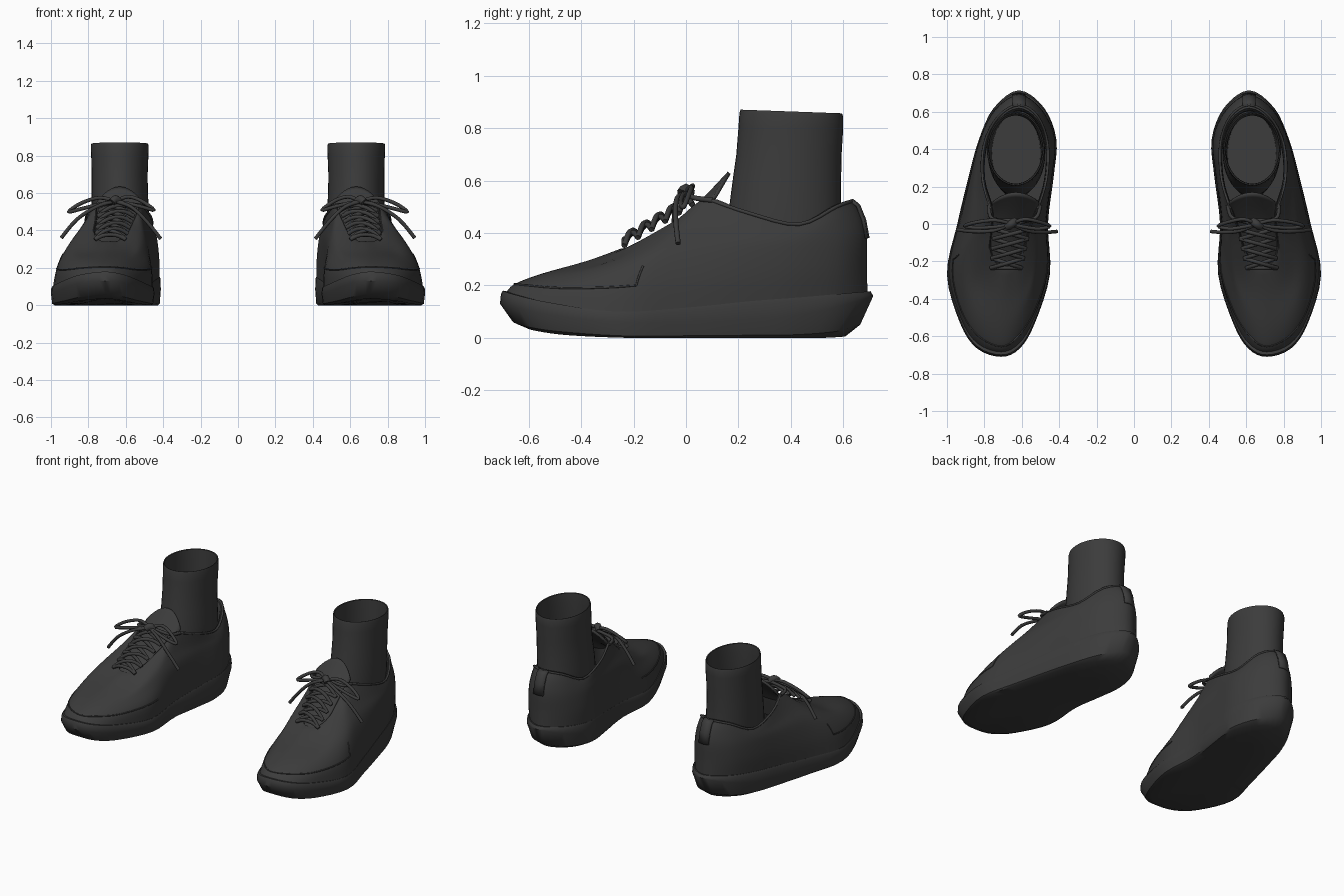
import bpy, bmesh, math
from mathutils import Vector as V

if "Cube" in bpy.data.objects:
    bpy.data.objects.remove(bpy.data.objects["Cube"])

mat = bpy.data.materials.new("charcoal")
mat.diffuse_color = (0.045, 0.045, 0.045, 1)
mat.use_nodes = True
mat.node_tree.nodes["Principled BSDF"].inputs["Base Color"].default_value = mat.diffuse_color


def spline(pts, closed, n=4):
    """Smooth path through points."""
    out, c = [], len(pts)
    for i in range(c if closed else c - 1):
        if closed:
            a, b, d, e = (pts[(i + k) % c] for k in (-1, 0, 1, 2))
        else:
            b, d = pts[i], pts[i + 1]
            a, e = pts[max(i - 1, 0)], pts[min(i + 2, c - 1)]
        for s in range(n):
            t = s / n
            out.append(0.5 * (2 * b + (d - a) * t + (2 * a - 5 * b + 4 * d - e) * t * t
                              + (3 * b - a - 3 * d + e) * t ** 3))
    return out if closed else out + [pts[-1].copy()]


def ring(stations):
    """Closed loop from (y, inner x, outer x, z) stations, toe to heel."""
    ends = [V(((s[1] + s[2]) / 2, s[0], s[3])) for s in (stations[0], stations[-1])]
    mid = stations[1:-1]
    return ([ends[0]] + [V((s[2], s[0], s[3])) for s in mid] + [ends[1]]
            + [V((s[1], s[0], s[3])) for s in reversed(mid)])


def finish(ob, angle=40):
    """Colour, smooth and mirror to the second shoe."""
    bpy.context.collection.objects.link(ob)
    ob.data.materials.append(mat)
    if ob.type == 'MESH':
        bpy.ops.object.select_all(action='DESELECT')
        ob.select_set(True)
        bpy.context.view_layer.objects.active = ob
        bpy.ops.object.shade_smooth_by_angle(angle=math.radians(angle))
    ob.modifiers.new("other_shoe", 'MIRROR').use_mirror_merge = False
    return ob


def loft(name, rows, closed=True, caps=(), angle=40, thick=0):
    bm = bmesh.new()
    vs = [[bm.verts.new(p) for p in r] for r in rows]
    n = len(rows[0])
    for a, b in zip(vs, vs[1:]):
        for i in range(n if closed else n - 1):
            j = (i + 1) % n
            bm.faces.new((a[i], a[j], b[j], b[i]))
    for c in caps:
        bm.faces.new(vs[c])
    bmesh.ops.recalc_face_normals(bm, faces=bm.faces)
    me = bpy.data.meshes.new(name)
    bm.to_mesh(me)
    bm.free()
    ob = bpy.data.objects.new(name, me)
    if thick:
        m = ob.modifiers.new("thickness", 'SOLIDIFY')
        m.thickness, m.offset = thick, 0
    return finish(ob, angle)


def cord(name, paths, r, smooth=4):
    cu = bpy.data.curves.new(name, 'CURVE')
    cu.dimensions, cu.bevel_depth, cu.bevel_resolution, cu.use_fill_caps = '3D', r, 2, True
    for p in paths:
        q = spline([V(a) for a in p], False, smooth)
        s = cu.splines.new('POLY')
        s.points.add(len(q) - 1)
        for pt, co in zip(s.points, q):
            pt.co = (*co, 1)
    return finish(bpy.data.objects.new(name, cu))


# Sole: one outline, scaled and lifted into stacked loops
outline = [(-.71, .71, .71), (-.665, .61, .84), (-.53, .53, .93), (-.27, .45, 1.0), (0, .46, .945),
           (.25, .43, .885), (.45, .415, .83), (.62, .48, .75), (.715, .615, .615)]
top_z = [.18, .165, .135, .10, .115, .14, .155, .17, .178]
wide_z = [.13, .12, .09, .06, .06, .07, .09, .13, .16]
low_z = [.06, .045, .025, .008, .008, .01, .012, .025, .05]
flat_z = [.035, .025, .01, 0, 0, 0, 0, 0, .005]


def sole_ring(fx, fy, zs, dz=0):
    return ring([(y * fy, a + (b - a) * (1 - fx) / 2, b - (b - a) * (1 - fx) / 2, z + dz)
                 for (y, a, b), z in zip(outline, zs)])


sole = [sole_ring(.5, .5, flat_z), sole_ring(.93, .85, flat_z), sole_ring(.975, .93, low_z),
        sole_ring(1, 1, wide_z), sole_ring(.995, .995, top_z, -.012), sole_ring(.975, .985, top_z),
        sole_ring(.9, .9, top_z, -.01)]
loft("sole", [spline(r, True) for r in sole], caps=(0, -1))

# Upper: loops from the sole up to the collar and throat edge
upper = [sole_ring(.965, .97, top_z, -.01), ring([
    (-.655, .71, .71, .205), (-.6, .62, .83, .20), (-.47, .535, .92, .19), (-.25, .465, .97, .195),
    (0, .468, .925, .22), (.25, .44, .875, .24), (.45, .423, .825, .25), (.61, .49, .745, .26),
    (.69, .615, .615, .27)]), ring([
    (-.55, .71, .71, .245), (-.51, .63, .81, .245), (-.4, .56, .885, .25), (-.2, .495, .925, .285),
    (0, .475, .89, .34), (.25, .45, .86, .35), (.45, .433, .82, .35), (.61, .495, .74, .37),
    (.69, .615, .615, .39)]), ring([
    (-.38, .70, .70, .293), (-.36, .63, .77, .29), (-.28, .56, .84, .30), (-.12, .515, .85, .37),
    (.03, .50, .83, .43), (.26, .46, .835, .41), (.45, .447, .81, .40), (.595, .505, .73, .45),
    (.67, .615, .615, .47)]), ring([
    (-.25, .68, .68, .34), (-.23, .64, .74, .343), (-.15, .59, .775, .385), (-.03, .555, .765, .455),
    (.08, .515, .765, .53), (.24, .468, .81, .475), (.43, .462, .80, .432), (.575, .515, .725, .5),
    (.637, .615, .615, .522)])]
edge = upper[-1]


def inset(f, dz):
    c = V((.63, .2, 0))
    return [V((c.x + (p.x - c.x) * f, c.y + (p.y - c.y) * f, p.z + dz)) for p in edge]


rings = [spline(r, True) for r in upper]
shell = list(zip(*[spline(list(col), False) for col in zip(*rings)]))
lining = [spline(inset(f, dz), True) for f, dz in ((.96, .003), (.93, -.02), (.92, -.15))]
loft("upper", [list(r) for r in shell] + lining)

# Seam piping around the toe and below the collar
toe_row, n = shell[4], len(shell[4])
cord("toe_seam", [[toe_row[i % n] for i in range(-13, 14)] + [shell[k][13] for k in (5, 6, 7)]], .004, 1)
cord("collar_binding", [[edge[i] + V((0, 0, .001)) for i in range(4, 13)]], .007)

# Tongue: arched strip under the laces
spine = spline([V((.69, -.31, .298)), V((.68, -.2, .342)), V((.67, -.1, .402)), V((.655, 0, .468)),
                V((.64, .08, .54)), V((.632, .165, .63))], False)
rows = []
for k, p in enumerate(spine):
    t = k / (len(spine) - 1)
    w = .085 + .04 * t
    rows.append([V((p.x + w * s, p.y - .05 * t ** 4 * s * s, p.z - (.035 + .05 * t ** 3) * s * s))
                 for s in (i / 6 for i in range(-6, 7))])
loft("tongue", rows, closed=False, thick=.014)


# Sock: open tube with a rounded rim
def sock_ring(z, y0, y1, x0, x1, tilt=0):
    pts = []
    for i in range(40):
        a = 2 * math.pi * i / 40
        pts.append(V(((x0 + x1) / 2 + (x1 - x0) / 2 * math.cos(a),
                      (y0 + y1) / 2 + (y1 - y0) / 2 * math.sin(a), z - tilt * math.sin(a))))
    return pts


loft("sock", [sock_ring(.2, .14, .6, .49, .77), sock_ring(.4, .15, .597, .475, .78),
              sock_ring(.5, .165, .592, .475, .782), sock_ring(.6, .178, .592, .482, .782),
              sock_ring(.7, .192, .594, .483, .782), sock_ring(.8, .2, .6, .479, .785),
              sock_ring(.85, .204, .6, .478, .787, .007), sock_ring(.864, .208, .596, .481, .784, .007),
              sock_ring(.862, .214, .59, .487, .778, .007), sock_ring(.8, .216, .588, .49, .775),
              sock_ring(.6, .2, .58, .495, .77), sock_ring(.25, .17, .585, .5, .76)],
     caps=(0, -1), angle=60)

# Laces: straight bars with crossing diagonals
left = [(.60 - .011 * i, -.235 + .052 * i, .352 + .031 * i) for i in range(6)]
right = [(.765 - .004 * i, -.235 + .052 * i, .352 + .031 * i) for i in range(6)]


def over(a, b, lift):
    m = (V(a) + V(b)) / 2
    return [a, m.lerp(V(a), .5) + V((0, 0, lift * .8)), m + V((0, 0, lift)),
            m.lerp(V(b), .5) + V((0, 0, lift * .8)), b]


laces = [over(left[0], right[0], .025)]
for i in range(5):
    laces += [over(left[i], right[i + 1], .03), over(right[i], left[i + 1], .04)]
cord("laces", laces, .011)

# Bow: two loops, two hanging ends and a knot
k = (.655, .0, .555)
cord("bow", [
    [k, (.74, .02, .575), (.84, .01, .545), (.905, -.01, .5), (.84, -.02, .515), (.74, -.015, .54), k],
    [k, (.59, .025, .58), (.52, .015, .56), (.45, -.01, .51), (.51, -.025, .525), (.59, -.015, .545), k],
    [k, (.75, -.035, .53), (.86, -.04, .46), (.945, -.03, .36)],
    [k, (.57, -.035, .525), (.49, -.045, .45), (.413, -.04, .355)]], .01)
cord("bow_knot", [[(.635, .015, .55), (.655, .0, .567), (.675, -.015, .55)]], .022)
cord("lace_tails", [[(.655, .02, .55), (.53, .03, .535), (.5, .1, .525)],
                    [(.655, .02, .55), (.76, .03, .535), (.775, .1, .525)]], .01)

# Heel tab
loft("heel_tab", [[V((.615 + s * .035, y - abs(s) * .006, z)) for s in (-1, 0, 1)]
                  for y, z in ((.635, .525), (.66, .505), (.682, .45), (.695, .38))],
     closed=False, thick=.012)
